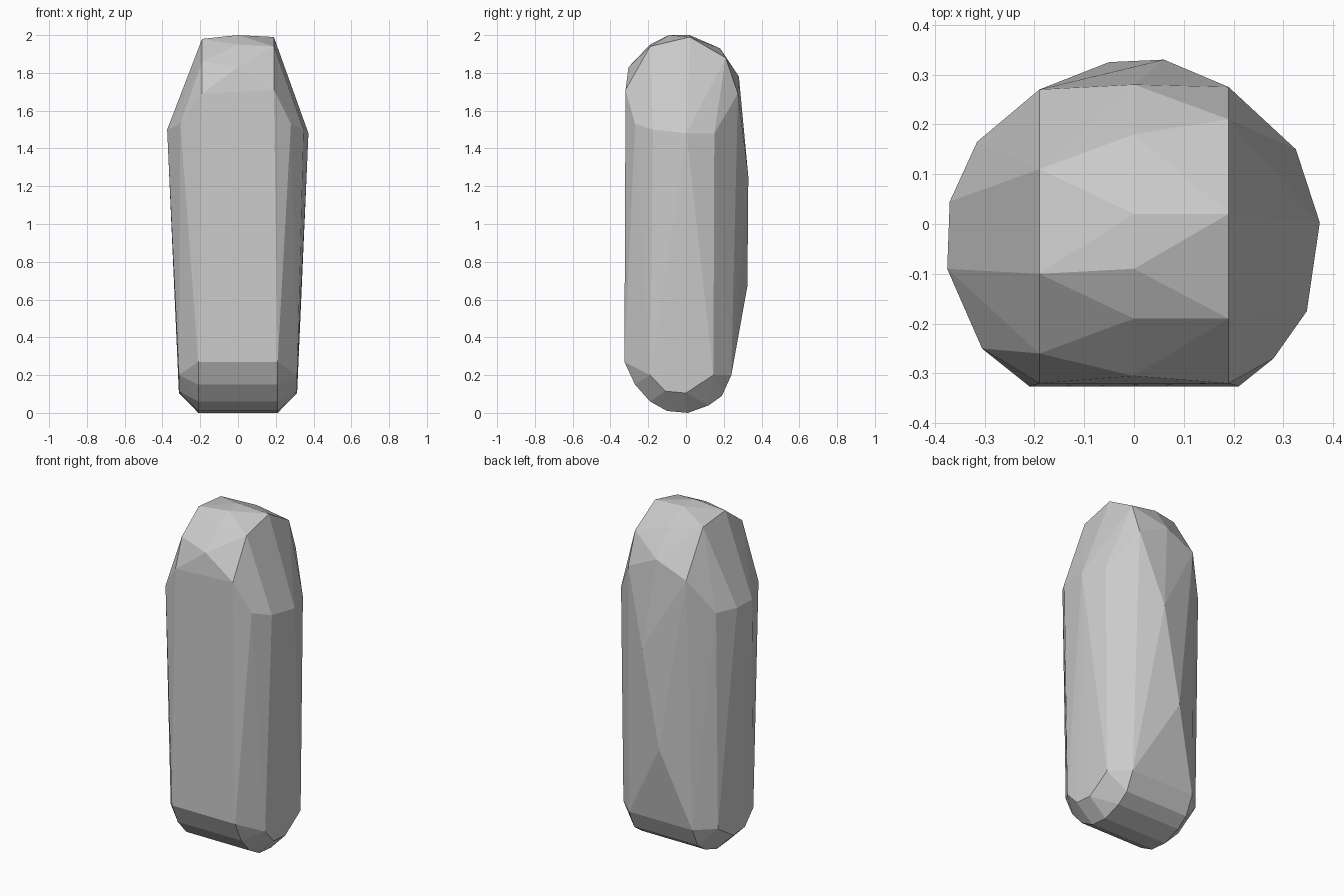
import bpy, bmesh

if "Cube" in bpy.data.objects:
    bpy.data.objects.remove(bpy.data.objects["Cube"])

# Crown: (y, z) arcs across the top at three x positions
crown = {
    -0.19: [(-.32, 1.69), (-.26, 1.86), (-.10, 1.98), (.11, 1.96), (.27, 1.70)],
    0.0: [(-.305, 1.83), (-.19, 1.95), (-.09, 2.0), (.02, 2.0), (.18, 1.93), (.28, 1.78)],
    0.19: [(-.32, 1.71), (-.19, 1.94), (.02, 1.99), (.21, 1.88), (.275, 1.69)],
}
# Shoulders: widest corners of the slab, left and right
shoulders = [
    (-.305, -.25, 1.53), (-.375, -.09, 1.50), (-.37, .045, 1.50), (-.315, .165, 1.50),
    (.28, -.27, 1.53), (.347, -.175, 1.50), (.373, .003, 1.48), (.325, .15, 1.48),
]
# Back bulge
back = [(.06, .33, 1.25), (-.05, .325, .67)]
# Base: bottom arc and the side facets, mirrored in x
base_arc = [(-.326, .27), (-.27, .15), (-.19, .06), (-.10, .01), (.01, 0), (.12, .04), (.19, .09), (.24, .20)]
base_side = [(-.19, .20), (-.11, .115), (0, .105), (.145, .20)]

points = [(x, y, z) for x, arc in crown.items() for y, z in arc]
points += shoulders + back
for s in (-1, 1):
    points += [(s * .21, y, z) for y, z in base_arc]
    points += [(s * .313, y, z) for y, z in base_side]

# Stone: flat-faceted convex skin around the profile points
bm = bmesh.new()
for p in points:
    bm.verts.new(p)
hull = bmesh.ops.convex_hull(bm, input=bm.verts)
loose = [v for v in bm.verts if not v.link_faces]
bmesh.ops.delete(bm, geom=loose, context='VERTS')
bmesh.ops.recalc_face_normals(bm, faces=bm.faces)
mesh = bpy.data.meshes.new("standing_stone")
bm.to_mesh(mesh)
bm.free()
stone = bpy.data.objects.new("standing_stone", mesh)
bpy.context.collection.objects.link(stone)
